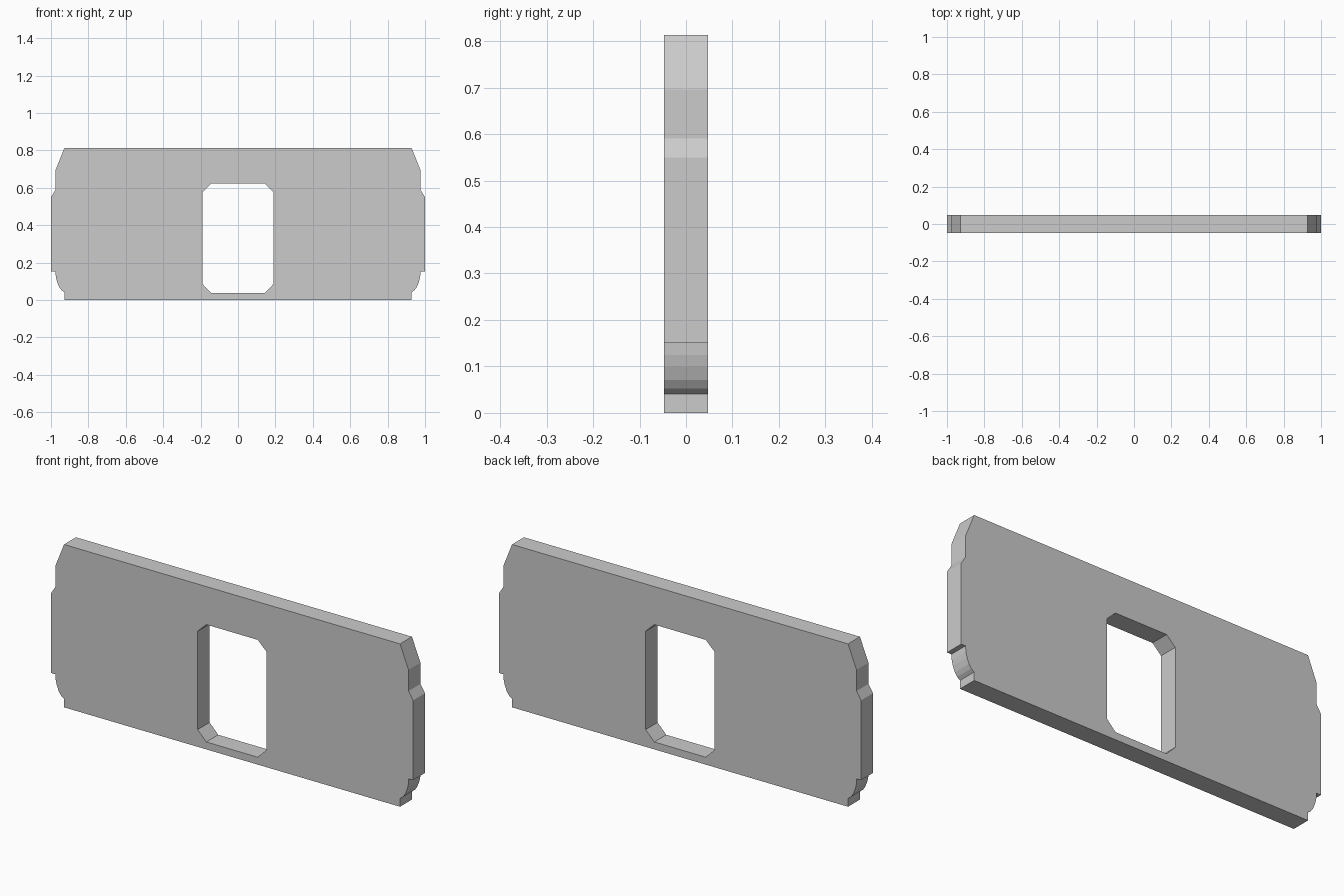
import bpy, math
from mathutils import Matrix

if "Cube" in bpy.data.objects:
    bpy.data.objects.remove(bpy.data.objects["Cube"])

# Right half of the plate outline, bottom to top (x, z)
HALF = [(0.928, 0), (0.928, 0.041), (0.944, 0.053), (0.957, 0.071),
        (0.968, 0.099), (0.974, 0.125), (0.976, 0.152), (1, 0.152),
        (1, 0.55), (0.975, 0.59), (0.975, 0.696), (0.928, 0.813)]
# Right half of the chamfered window
WINDOW = [(0.142, 0.037), (0.19, 0.086), (0.19, 0.577), (0.142, 0.623)]
HALF_DEPTH = 0.047


def add_mirrored_loop(curve, half):
    pts = half + [(-x, z) for x, z in reversed(half)]
    spline = curve.splines.new('POLY')
    spline.points.add(len(pts) - 1)
    for p, (x, z) in zip(spline.points, pts):
        p.co = (x, z, 0, 1)
    spline.use_cyclic_u = True


# Filled profile with a hole, extruded to thickness
curve = bpy.data.curves.new("plate_profile", 'CURVE')
curve.dimensions = '2D'
curve.fill_mode = 'BOTH'
curve.extrude = HALF_DEPTH
for loop in (HALF, WINDOW):
    add_mirrored_loop(curve, loop)
profile = bpy.data.objects.new("plate_profile", curve)
bpy.context.collection.objects.link(profile)

# Turn the profile into an upright flat-shaded mesh
deps = bpy.context.evaluated_depsgraph_get()
mesh = bpy.data.meshes.new_from_object(profile.evaluated_get(deps))
mesh.transform(Matrix.Rotation(math.radians(90), 4, 'X'))
mesh.shade_flat()
plate = bpy.data.objects.new("windowed_plate", mesh)
bpy.context.collection.objects.link(plate)
bpy.data.objects.remove(profile)
